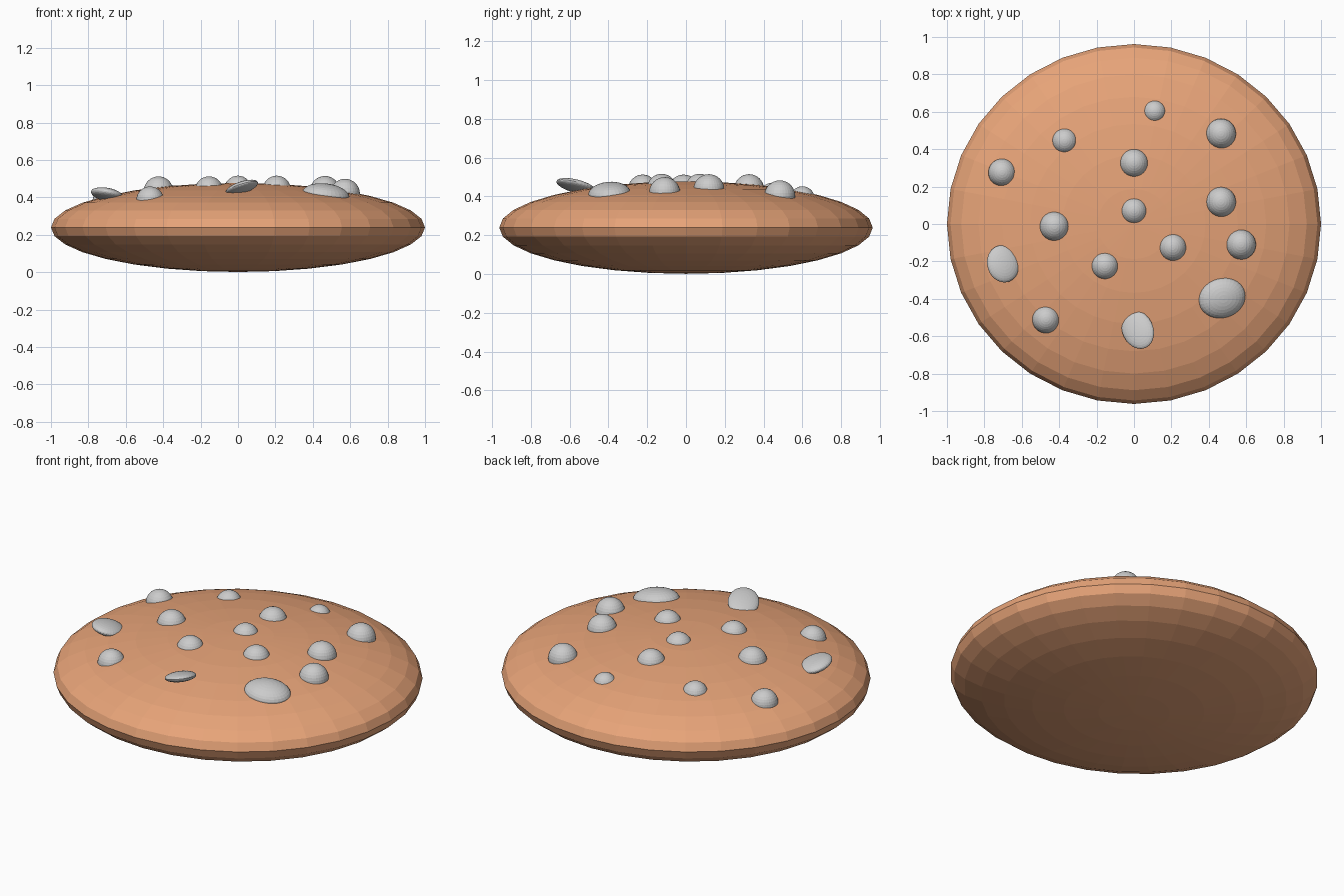
import bpy
from math import radians
from mathutils import Matrix, Vector

if "Cube" in bpy.data.objects:
    bpy.data.objects.remove(bpy.data.objects["Cube"])


def ellipsoid(name, centre, radii, segments=32, rings=16, spin=0.0, normal=(0, 0, 1)):
    """Flat-shaded UV ellipsoid, spun about its own z and then tilted to a normal."""
    bpy.ops.mesh.primitive_uv_sphere_add(segments=segments, ring_count=rings, radius=1)
    ob = bpy.context.object
    ob.name = name
    tilt = Vector((0, 0, 1)).rotation_difference(Vector(normal)).to_matrix().to_4x4()
    matrix = (Matrix.Translation(centre) @ tilt @ Matrix.Rotation(radians(spin), 4, 'Z')
              @ Matrix.Diagonal((*radii, 1)))
    ob.data.transform(matrix)
    return ob


# Cookie body: squashed sphere
dough = bpy.data.materials.new("baked_dough")
dough.diffuse_color = (0.8, 0.37, 0.19, 1)
dough.use_nodes = True
dough.node_tree.nodes["Principled BSDF"].inputs["Base Color"].default_value = dough.diffuse_color
cookie = ellipsoid("cookie_body", (0, 0, 0.239), (1.0, 0.962, 0.238))
cookie.data.materials.append(dough)

# Round chips: x, y, z of the centre, radius
round_chips = [
    (0.11, 0.60, 0.390, 0.062), (0.465, 0.483, 0.402, 0.080),
    (-0.37, 0.443, 0.400, 0.069), (0.0, 0.325, 0.437, 0.077),
    (-0.705, 0.275, 0.374, 0.074), (0.0, 0.07, 0.444, 0.072),
    (0.465, 0.118, 0.434, 0.080), (-0.425, -0.012, 0.433, 0.079),
    (0.207, -0.125, 0.441, 0.075), (0.572, -0.11, 0.419, 0.080),
    (-0.155, -0.223, 0.437, 0.075), (-0.47, -0.51, 0.384, 0.074),
]
for i, (x, y, z, r) in enumerate(round_chips, 1):
    ellipsoid(f"round_chip_{i}", (x, y, z), (r, r, r))

# Flat chips: centre, radii, spin, direction the flat side faces
flat_chips = [
    ((-0.70, -0.213, 0.415), (0.101, 0.087, 0.032), 100, (0.20, 0.18, 1)),
    ((0.47, -0.395, 0.413), (0.128, 0.108, 0.060), 15, (0.14, -0.10, 1)),
    ((0.02, -0.565, 0.452), (0.110, 0.084, 0.027), -62, (-0.27, 0.20, 1)),
]
for i, (centre, radii, spin, normal) in enumerate(flat_chips, 1):
    ellipsoid(f"flat_chip_{i}", centre, radii, spin=spin, normal=normal)
